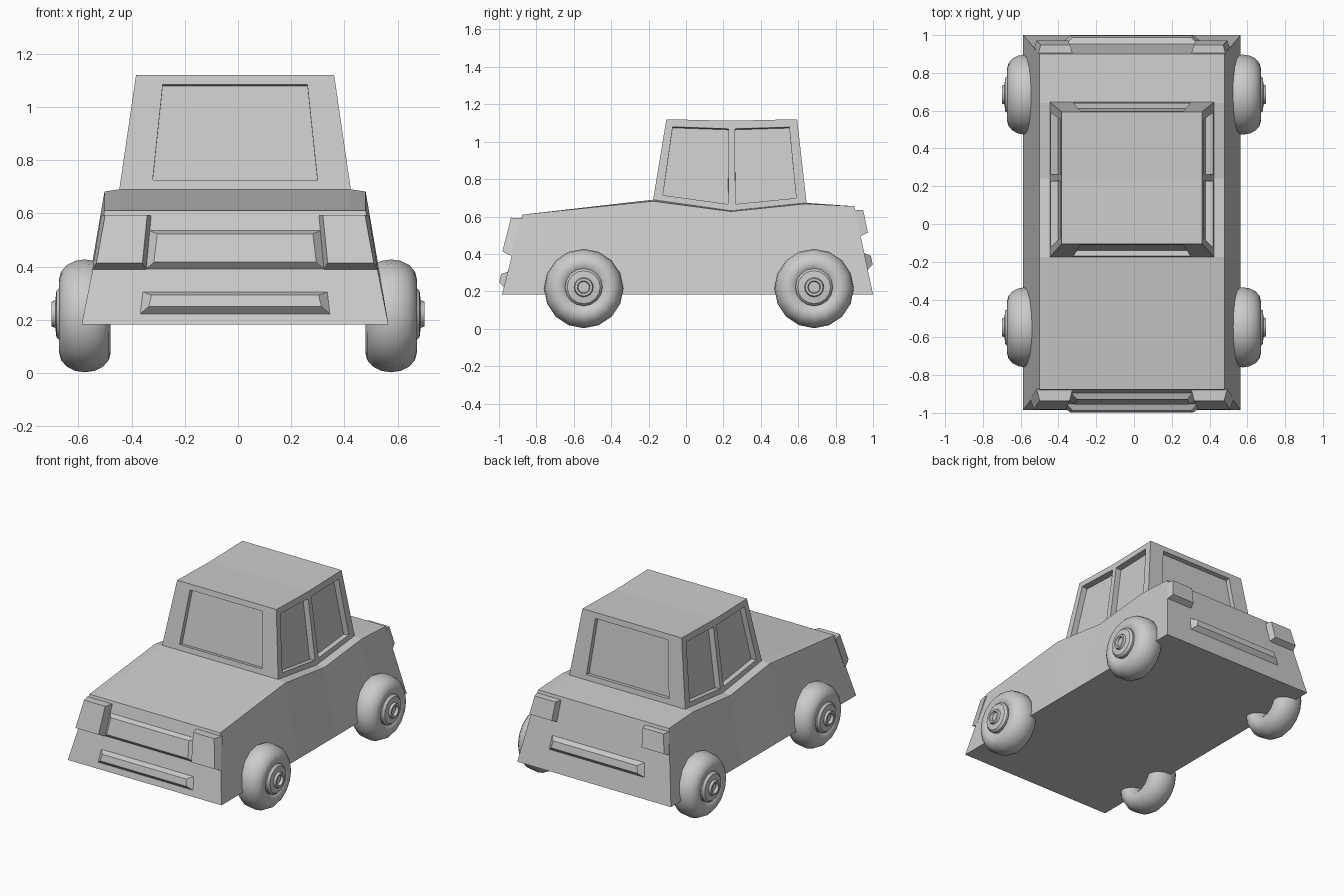
import bpy, bmesh
from math import sin, cos, pi, radians
from mathutils import Vector

if "Cube" in bpy.data.objects:
    bpy.data.objects.remove(bpy.data.objects["Cube"])

CX = -0.011  # the bodywork is very slightly off centre


def finish(bm, name, smooth=None):
    bmesh.ops.remove_doubles(bm, verts=bm.verts, dist=0.0005)
    bmesh.ops.recalc_face_normals(bm, faces=bm.faces)
    me = bpy.data.meshes.new(name)
    bm.to_mesh(me)
    bm.free()
    ob = bpy.data.objects.new(name, me)
    bpy.context.collection.objects.link(ob)
    if smooth:
        bpy.ops.object.select_all(action='DESELECT')
        ob.select_set(True)
        bpy.context.view_layer.objects.active = ob
        bpy.ops.object.shade_smooth_by_angle(angle=radians(smooth))
    return ob


def face(bm, pts):
    return bm.faces.new([bm.verts.new(p) for p in pts])


def bridge(bm, a, b):
    n = len(a)
    for i in range(n):
        j = (i + 1) % n
        face(bm, (a[i], a[j], b[j], b[i]))


# Body: lofted sections (bottom y, top y, shoulder z, crown)
bm = bmesh.new()
rings = []
for yb, yt, z, crown in [(-0.984, -0.875, 0.61, 0), (-0.176, -0.176, 0.682, 0.008),
                         (0.24, 0.24, 0.627, 0.004), (0.64, 0.64, 0.668, 0.005),
                         (1.0, 0.90, 0.655, 0)]:
    half = [(0.576, yb, 0.183), (0.4905, yt, z), (0.435, yt, z + crown)]
    rings.append([Vector((CX + x, y, h)) for x, y, h in half] +
                 [Vector((CX - x, y, h)) for x, y, h in reversed(half)])
for a, b in zip(rings, rings[1:]):
    bridge(bm, a, b)
face(bm, rings[0])
face(bm, rings[-1])
finish(bm, "body")


# Cabin: each wall is a quad holding a recessed window
def window_wall(bm, quad, u0, u1, v0, v1, depth):
    a, b, c, d = quad  # bottom left, bottom right, top right, top left
    at = lambda u, v: a.lerp(b, u).lerp(d.lerp(c, u), v)
    rim = [at(u0, v0), at(u1, v0), at(u1, v1), at(u0, v1)]
    n = (c - a).cross(d - b).normalized()
    middle = (a + b + c + d) / 4
    if n.dot(middle - Vector((CX, 0.24, 0.9))) < 0:
        n = -n
    pane = [p - n * depth for p in rim]
    bridge(bm, quad, rim)
    bridge(bm, rim, pane)
    face(bm, pane)


bm = bmesh.new()
low = [(-0.176, 0.688), (0.24, 0.628), (0.645, 0.67)]
high = [(-0.105, 1.12), (0.24, 1.112), (0.594, 1.12)]
pt = lambda s, hw, yz: Vector((CX + s * hw, yz[0], yz[1]))
for s in (-1, 1):
    for i, (u0, u1) in enumerate([(0.115, 0.965), (0.06, 0.87)]):
        window_wall(bm, [pt(s, 0.435, low[i]), pt(s, 0.435, low[i + 1]),
                         pt(s, 0.372, high[i + 1]), pt(s, 0.372, high[i])],
                    u0, u1, 0.075, 0.91, 0.04)
for i in (0, 2):
    window_wall(bm, [pt(-1, 0.435, low[i]), pt(1, 0.435, low[i]),
                     pt(1, 0.372, high[i]), pt(-1, 0.372, high[i])],
                0.14, 0.86, 0.085, 0.915, 0.03)
for i in (0, 1):
    face(bm, [pt(-1, 0.372, high[i]), pt(1, 0.372, high[i]),
              pt(1, 0.372, high[i + 1]), pt(-1, 0.372, high[i + 1])])
finish(bm, "cabin")


# Raised, tapered panels on the sloping front and rear
def panel(name, end, quad, depth, tx, tz):
    slope = 0.253 if end < 0 else 0.2105
    surface = lambda z: -0.875 - (0.61 - z) * slope if end < 0 else 0.90 + (0.655 - z) * slope
    n = Vector((0, end, slope)).normalized()
    mx = sum(p[0] for p in quad) / 4
    mz = sum(p[1] for p in quad) / 4

    def loop(dx, dz, h):
        out = []
        for x, z in quad:
            x -= dx if x > mx else -dx
            z -= dz if z > mz else -dz
            out.append(Vector((CX + x, surface(z), z)) + n * h)
        return out
    back, front = loop(0, 0, -0.01), loop(tx, tz, depth)
    base = loop(0, 0, 0)
    bm = bmesh.new()
    bridge(bm, back, base)
    bridge(bm, base, front)
    face(bm, back)
    face(bm, front)
    finish(bm, name)


for s, side in ((-1, "left"), (1, "right")):
    panel("headlight_" + side, -1, [(s * 0.333, 0.388), (s * 0.536, 0.388),
                                    (s * 0.503, 0.592), (s * 0.315, 0.592)], 0.055, 0.015, 0.012)
    panel("taillight_" + side, 1, [(s * 0.325, 0.495), (s * 0.517, 0.495),
                                   (s * 0.495, 0.635), (s * 0.315, 0.635)], 0.042, 0.012, 0.01)
panel("grille", -1, [(-0.335, 0.39), (0.335, 0.39), (0.322, 0.535), (-0.322, 0.535)], 0.03, 0.03, 0.019)
bar = lambda z0, z1: [(-0.357, z0), (0.357, z0), (0.347, z1), (-0.347, z1)]
panel("front_bumper", -1, bar(0.222, 0.305), 0.032, 0.033, 0.02)
panel("rear_bumper", 1, bar(0.315, 0.405), 0.032, 0.033, 0.022)


# Wheels: turned profiles (radius, distance outward along x)
def lathe(name, profile, y, z, side, closed, steps=16):
    bm = bmesh.new()
    ring = [[Vector((side * x, y + r * cos(2 * pi * k / steps), z + r * sin(2 * pi * k / steps)))
             for k in range(steps)] for r, x in profile]
    pairs = list(zip(ring, ring[1:])) + ([(ring[-1], ring[0])] if closed else [])
    for a, b in pairs:
        bridge(bm, a, b)
    if not closed:
        face(bm, ring[0])
        face(bm, ring[-1])
    finish(bm, name, 35)


tyre = [(0.138 + 0.074 * sin(2 * pi * k / 16), 0.575 + 0.097 * cos(2 * pi * k / 16)) for k in range(16)]
hub = [(0.1, 0.61), (0.1, 0.668), (0.088, 0.682), (0.052, 0.686), (0.047, 0.70),
       (0.034, 0.70), (0.03, 0.682)]
for s, side in ((-1, "left"), (1, "right")):
    for y, end in ((-0.547, "front"), (0.685, "rear")):
        lathe(f"{end}_{side}_tyre", tyre, y, 0.215, s, True)
        lathe(f"{end}_{side}_hub", hub, y, 0.222, s, False)
